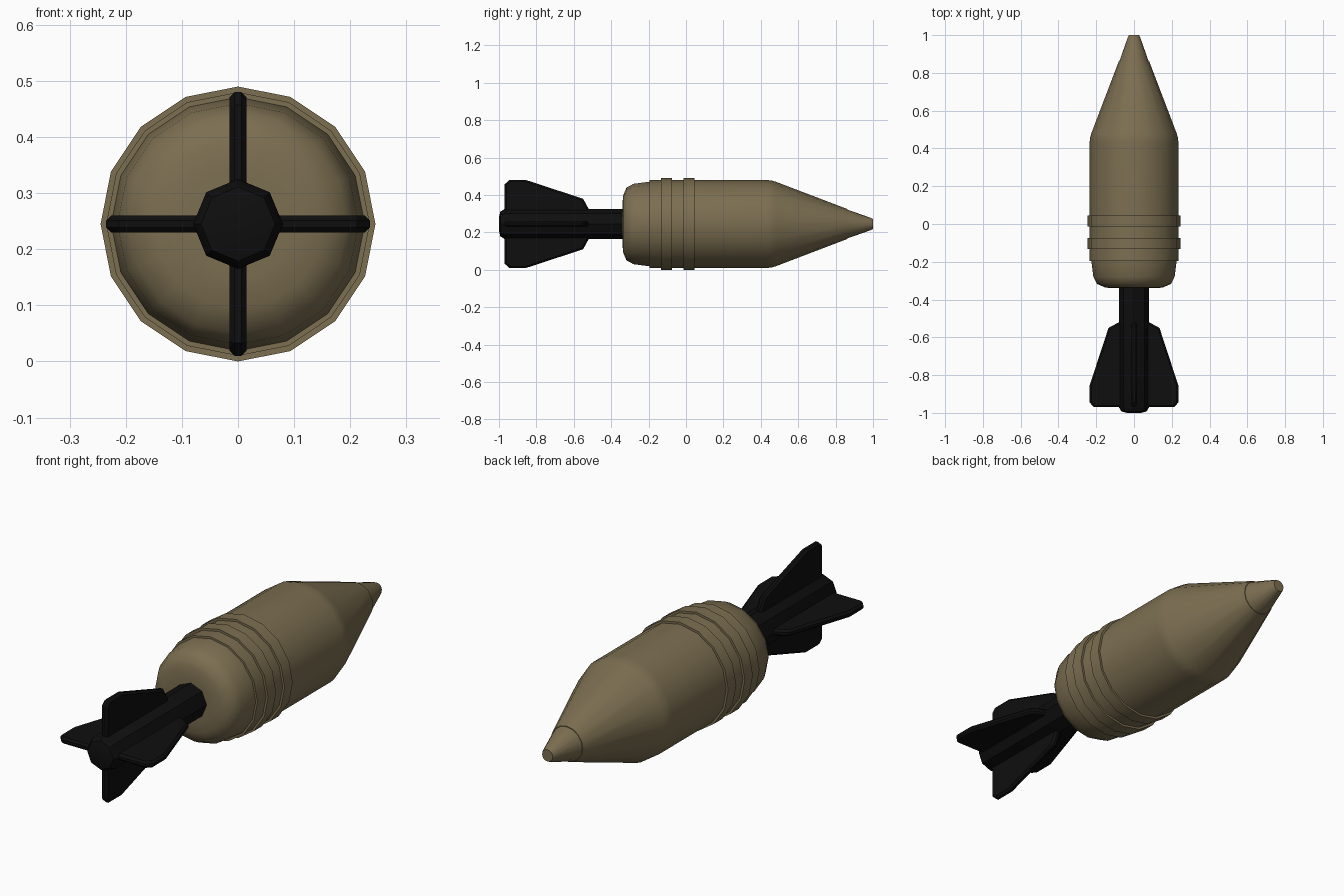
import bpy, bmesh, math
from mathutils import Matrix

if "Cube" in bpy.data.objects:
    bpy.data.objects.remove(bpy.data.objects["Cube"])

ZC = 0.245  # height of the long axis


def material(name, rgb):
    m = bpy.data.materials.new(name)
    m.diffuse_color = (*rgb, 1)
    m.use_nodes = True
    m.node_tree.nodes["Principled BSDF"].inputs["Base Color"].default_value = m.diffuse_color
    return m


tan = material("olive_tan", (0.2, 0.157, 0.082))
black = material("soft_black", (0.0045, 0.0045, 0.0045))


def finish(name, bm, mat, angle):
    bmesh.ops.recalc_face_normals(bm, faces=bm.faces)
    me = bpy.data.meshes.new(name)
    bm.to_mesh(me)
    bm.free()
    me.materials.append(mat)
    ob = bpy.data.objects.new(name, me)
    bpy.context.collection.objects.link(ob)
    ob.location.z = ZC
    bpy.ops.object.select_all(action='DESELECT')
    ob.select_set(True)
    bpy.context.view_layer.objects.active = ob
    bpy.ops.object.shade_smooth_by_angle(angle=math.radians(angle))
    return ob


def lathe(name, profile, sides, mat, angle=35):
    """Revolve (y, radius) points around the y axis, capped at both ends."""
    bm = bmesh.new()
    rings = []
    for y, r in profile:
        rings.append([bm.verts.new((r * math.cos(2 * math.pi * i / sides), y,
                                    r * math.sin(2 * math.pi * i / sides)))
                      for i in range(sides)])
    for a, b in zip(rings, rings[1:]):
        for i in range(sides):
            j = (i + 1) % sides
            bm.faces.new((a[i], a[j], b[j], b[i]))
    bm.faces.new(rings[0])
    bm.faces.new(rings[-1])
    return finish(name, bm, mat, angle)


# Main shell: rounded rear, straight barrel, tapered front
lathe("rear_shell", [(-0.34, 0.095), (-0.337, 0.15), (-0.318, 0.195),
                     (-0.28, 0.215), (-0.195, 0.226), (-0.19, 0.226)], 16, tan, 50)
lathe("main_shell", [(-0.195, 0.235), (0.43, 0.235), (0.455, 0.233),
                     (0.48, 0.226), (0.86, 0.081)], 16, tan)

# Raised bands
for i, y in enumerate((-0.133, -0.013)):
    lathe(f"raised_band_{i + 1}", [(y, 0.245), (y + 0.058, 0.245)], 16, tan)

# Nose cap
lathe("nose_cap", [(0.86, 0.078), (0.985, 0.034), (1.0, 0.027)], 16, tan)

# Tail tube with chamfered end
lathe("tail_tube", [(-1.0, 0.037), (-0.993, 0.066), (-0.97, 0.08),
                    (-0.33, 0.08)], 8, black, 30)

# Four tail fins with chamfered edges
FIN = [(-0.52, 0.0), (-0.52, 0.08), (-0.55, 0.135), (-0.855, 0.235),
       (-0.945, 0.235), (-0.97, 0.212), (-0.97, 0.0)]
for k in range(4):
    bm = bmesh.new()
    face = bm.faces.new([bm.verts.new((-0.015, y, r)) for y, r in FIN])
    ext = bmesh.ops.extrude_face_region(bm, geom=[face])
    verts = [g for g in ext["geom"] if isinstance(g, bmesh.types.BMVert)]
    bmesh.ops.translate(bm, verts=verts, vec=(0.03, 0, 0))
    rim = [e for e in bm.edges
           if abs(e.verts[0].co.x - e.verts[1].co.x) < 1e-5
           and max(v.co.z for v in e.verts) > 0.01]
    bmesh.ops.bevel(bm, geom=rim, offset=0.009, segments=1, affect='EDGES')
    bmesh.ops.rotate(bm, verts=bm.verts, cent=(0, 0, 0),
                     matrix=Matrix.Rotation(k * math.pi / 2, 3, 'Y'))
    finish(f"tail_fin_{k + 1}", bm, black, 30)
